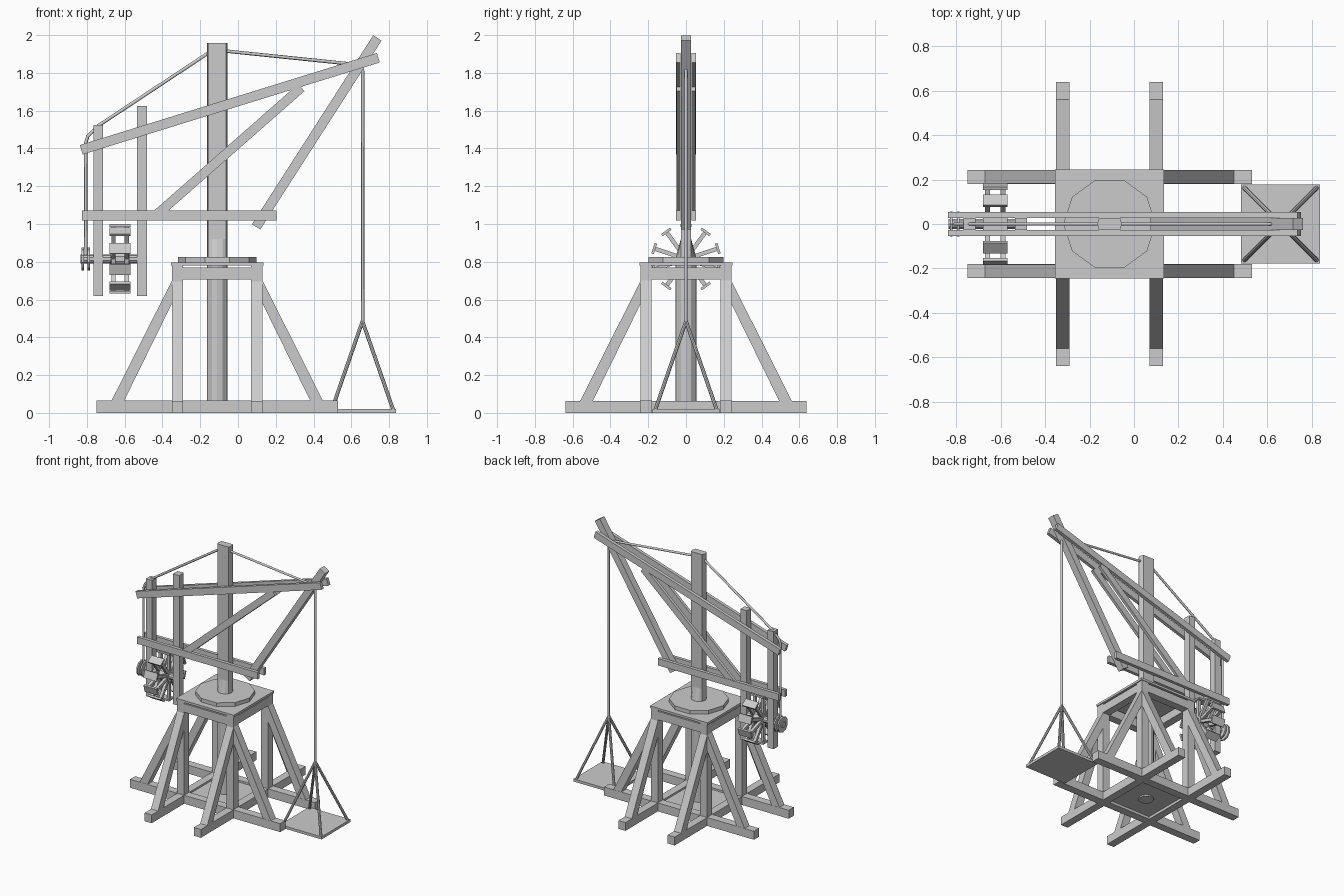
import bpy, bmesh
from math import sin, cos, pi, radians
from mathutils import Vector, Matrix

if "Cube" in bpy.data.objects:
    bpy.data.objects.remove(bpy.data.objects["Cube"])

MX = -0.11  # mast axis in x


def finish(name, bm):
    bmesh.ops.recalc_face_normals(bm, faces=bm.faces)
    me = bpy.data.meshes.new(name)
    bm.to_mesh(me)
    bm.free()
    ob = bpy.data.objects.new(name, me)
    bpy.context.collection.objects.link(ob)
    return ob


def add_box(bm, x0, x1, y0, y1, z0, z1, mat=Matrix()):
    m = mat @ Matrix.Translation(((x0 + x1) / 2, (y0 + y1) / 2, (z0 + z1) / 2)) \
        @ Matrix.Diagonal((x1 - x0, y1 - y0, z1 - z0, 1))
    bmesh.ops.create_cube(bm, size=1, matrix=m)


def box(name, *b):
    bm = bmesh.new()
    add_box(bm, *b)
    return finish(name, bm)


def prism(name, pts, e1, e2, ext):
    """Extrude a closed 2D outline (in the e1/z plane) from e2=ext[0] to ext[1]."""
    bm = bmesh.new()
    rings = [[bm.verts.new(e1 * p[0] + Vector((0, 0, p[1])) + e2 * k) for p in pts] for k in ext]
    n = len(pts)
    for r in rings:
        bm.faces.new(r)
    for i in range(n):
        j = (i + 1) % n
        bm.faces.new((rings[0][i], rings[0][j], rings[1][j], rings[1][i]))
    return finish(name, bm)


X, Y = Vector((1, 0, 0)), Vector((0, 1, 0))


def beam(name, a, b, t, y0, y1):
    """Straight timber in the xz plane with square ends."""
    a, b = Vector(a), Vector(b)
    d = (b - a).normalized()
    n = Vector((-d.y, d.x)) * t / 2
    return prism(name, [a + n, b + n, b - n, a - n], X, Y, (y0, y1))


def cylinder(name, a, b, r, n=10, spin=0):
    a, b = Vector(a), Vector(b)
    d = b - a
    bm = bmesh.new()
    m = Matrix.Translation((a + b) / 2) @ d.to_track_quat('Z', 'Y').to_matrix().to_4x4() \
        @ Matrix.Rotation(spin, 4, 'Z')
    bmesh.ops.create_cone(bm, cap_ends=True, segments=n, radius1=r, radius2=r, depth=d.length, matrix=m)
    return finish(name, bm)


def rope(name, pts, r):
    cu = bpy.data.curves.new(name, 'CURVE')
    cu.dimensions = '3D'
    cu.bevel_depth = r
    cu.bevel_resolution = 1
    cu.use_fill_caps = True
    s = cu.splines.new('POLY')
    s.points.add(len(pts) - 1)
    for p, c in zip(s.points, pts):
        p.co = (*c, 1)
    ob = bpy.data.objects.new(name, cu)
    bpy.context.collection.objects.link(ob)


# ground sills, posts, cap frame
for s in (-1, 1):
    yc, xc = 0.212 * s, MX + 0.21 * s
    box("sill_long", -0.75, 0.53, yc - 0.031, yc + 0.031, 0, 0.065)
    box("sill_cross", xc - 0.03, xc + 0.03, -0.638, 0.638, 0, 0.064)
    box("cap_beam_long", MX - 0.235, MX + 0.235, yc - 0.03, yc + 0.03, 0.705, 0.77)
    box("cap_beam_cross", xc - 0.03, xc + 0.03, -0.235, 0.235, 0.705, 0.769)
    for t in (-1, 1):
        px, py = MX + 0.21 * t, 0.212 * s
        box("trestle_post", px - 0.03, px + 0.03, py - 0.03, py + 0.03, 0.03, 0.786)
        # slanted braces in both directions
        side = [(0.562, 0.06), (0.24, 0.70), (0.19, 0.68), (0.495, 0.06)]
        prism("brace_long", [(MX + t * a, z) for a, z in side], X, Y, (py - 0.03, py + 0.03))
        prism("brace_cross", [(s * a, z) for a, z in side], Y, X, (px - 0.03, px + 0.03))

box("foot_plate", MX - 0.19, MX + 0.19, -0.19, 0.19, 0.02, 0.05)
box("top_plate", MX - 0.246, MX + 0.246, -0.246, 0.246, 0.78, 0.797)
cylinder("turning_disc", (MX, 0, 0.797), (MX, 0, 0.826), 0.208, 10, radians(90))

# mast: round below, flattened between the paired timbers above
bm = bmesh.new()
rings = []
for z, lim in ((0.01, 1), (0.82, 1), (0.92, 0.0275), (1.957, 0.0275)):
    rings.append([bm.verts.new((MX + 0.055 * cos(i * pi / 6),
                                max(-lim, min(lim, 0.055 * sin(i * pi / 6))), z)) for i in range(12)])
for a, b in zip(rings, rings[1:]):
    for i in range(12):
        j = (i + 1) % 12
        bm.faces.new((a[i], a[j], b[j], b[i]))
bm.faces.new(rings[0])
bm.faces.new(rings[-1])
finish("mast", bm)

# paired jib timbers either side of the mast
for s in (-1, 1):
    beam("jib_beam", (-0.83, 1.393), (0.743, 1.88), 0.052, s * 0.028, s * 0.053)
    beam("lower_beam", (-0.825, 1.044), (0.203, 1.044), 0.053, s * 0.028, s * 0.053)
    beam("jib_diagonal", (-0.43, 1.05), (0.335, 1.722), 0.05, s * 0.028, s * 0.05)
# single timbers in the middle
beam("jib_strut", (0.096, 0.985), (0.738, 1.985), 0.052, -0.027, 0.027)
box("hanger_outer", -0.766, -0.714, -0.027, 0.027, 0.62, 1.525)
box("hanger_inner", -0.535, -0.482, -0.027, 0.027, 0.62, 1.625)

# windlass: axle, rope spool and ten-rung tread wheel
WX, WZ = -0.624, 0.815
cylinder("axle", (-0.835, 0, WZ), (-0.49, 0, WZ), 0.024)
cylinder("wheel_hub", (WX - 0.05, 0, WZ), (WX + 0.05, 0, WZ), 0.042)
for x in (-0.822, -0.79):
    cylinder("spool_flange", (x - 0.006, 0, WZ), (x + 0.006, 0, WZ), 0.06)
bm = bmesh.new()
for i in range(10):
    m = Matrix.Translation((WX, 0, WZ)) @ Matrix.Rotation(2 * pi * i / 10, 4, 'X')
    for o in (-0.035, 0.035):
        add_box(bm, o - 0.011, o + 0.011, -0.011, 0.011, 0.03, 0.172, m)
    add_box(bm, -0.055, 0.055, -0.029, 0.029, 0.17, 0.184, m)
finish("tread_wheel", bm)

# hauling rope over the mast head and out to the load
rope("hauling_rope", [(-0.806, 0, WZ), (-0.806, 0, 1.43), (-0.795, 0, 1.465), (-0.74, 0, 1.52),
                      (-0.15, 0, 1.91), (MX, 0, 1.925), (-0.06, 0, 1.915), (0.6, 0, 1.847),
                      (0.645, 0, 1.835), (0.66, 0, 1.81), (0.66, 0, 0.48)], 0.009)

# load platform and its four sling ropes
LX = 0.659
box("load_platform", LX - 0.177, LX + 0.177, -0.177, 0.177, 0, 0.02)
for sx in (-1, 1):
    for sy in (-1, 1):
        cylinder("sling_rope", (LX, 0, 0.485), (LX + sx * 0.163, sy * 0.163, 0.015), 0.01, 8)
